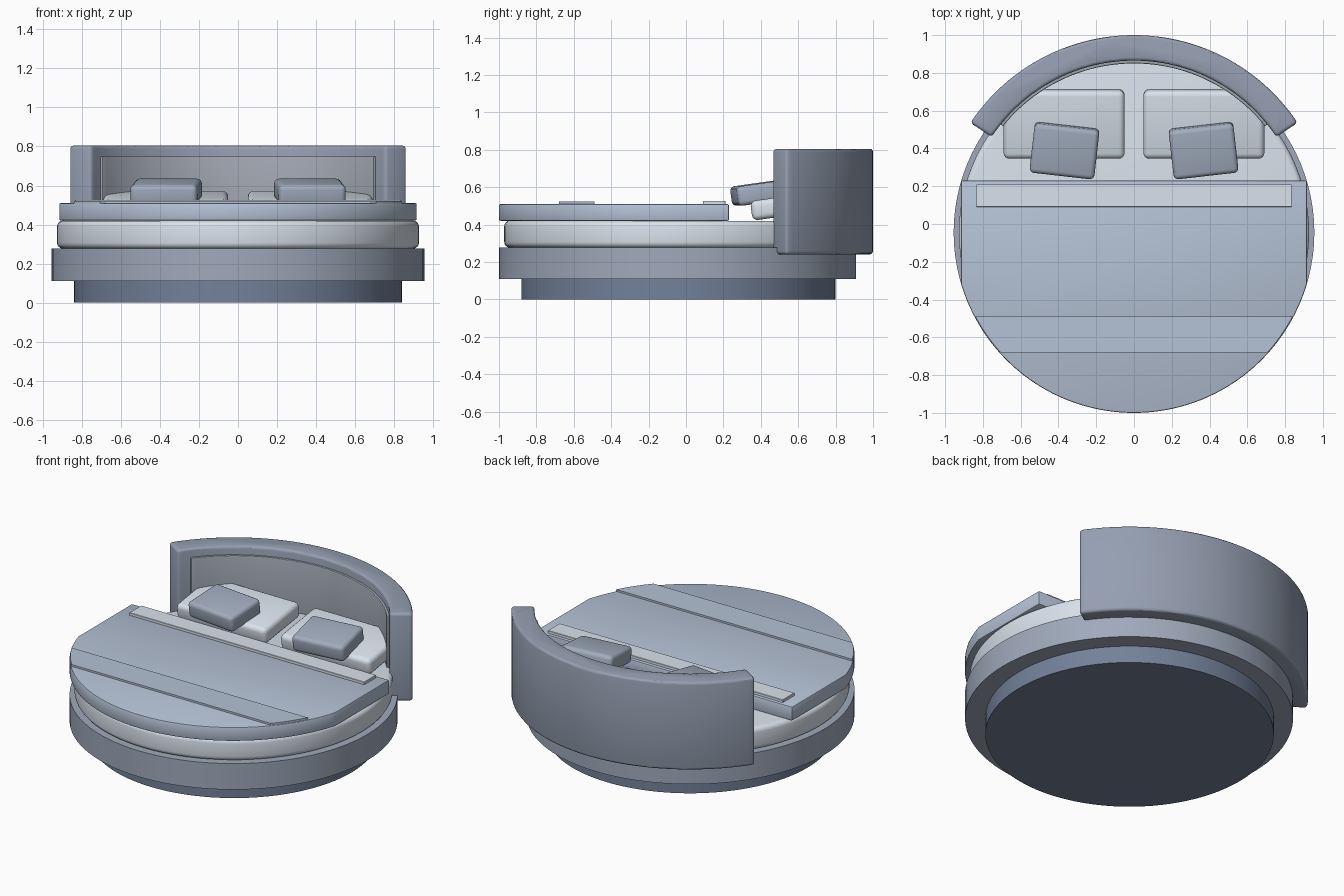
import bpy, bmesh
from math import radians, degrees, sin, cos, asin, acos
from mathutils import Matrix, Euler

if "Cube" in bpy.data.objects:
    bpy.data.objects.remove(bpy.data.objects["Cube"])

CY = -0.045  # centre of the round bed

# Cool blue-grey fabrics and painted wood
COLORS = {
    "dark_base": (0.17, 0.22, 0.32),
    "frame": (0.35, 0.40, 0.50),
    "linen": (0.70, 0.76, 0.84),
    "duvet": (0.46, 0.54, 0.67),
    "headboard": (0.30, 0.345, 0.44),
    "panel": (0.36, 0.39, 0.45),
    "cushion": (0.36, 0.42, 0.52),
}
MATS = {}
for key, rgb in COLORS.items():
    MATS[key] = bpy.data.materials.new(key)
    MATS[key].diffuse_color = (*rgb, 1)


def arc(r, a0, a1, n, cy=CY):
    """Points on an arc, angles in degrees."""
    out = []
    for i in range(n + 1):
        a = radians(a0 + (a1 - a0) * i / n)
        out.append((r * cos(a), cy + r * sin(a)))
    return out


def finish(name, mat, bm, bevel, segs):
    """Bevel the hard edges, then colour and shade smooth by angle."""
    bmesh.ops.recalc_face_normals(bm, faces=bm.faces)
    if bevel:
        hard = [e for e in bm.edges if e.calc_face_angle(0) > radians(30)]
        bmesh.ops.bevel(bm, geom=hard, offset=bevel, segments=segs,
                        profile=0.5, affect='EDGES')
    mesh = bpy.data.meshes.new(name)
    bm.to_mesh(mesh)
    bm.free()
    mesh.materials.append(MATS[mat])
    ob = bpy.data.objects.new(name, mesh)
    bpy.context.collection.objects.link(ob)
    bpy.ops.object.select_all(action='DESELECT')
    ob.select_set(True)
    bpy.context.view_layer.objects.active = ob
    bpy.ops.object.shade_smooth_by_angle(angle=radians(30))
    return ob


def prism(name, mat, outline, z0, z1, bevel=0, segs=3):
    """Extrude a flat outline from z0 up to z1."""
    bm = bmesh.new()
    face = bm.faces.new([bm.verts.new((x, y, z0)) for x, y in outline])
    new = bmesh.ops.extrude_face_region(bm, geom=[face])['geom']
    top = [v for v in new if isinstance(v, bmesh.types.BMVert)]
    bmesh.ops.translate(bm, verts=top, vec=(0, 0, z1 - z0))
    # the source face stays as the underside
    if not any(f.normal.z and all(abs(v.co.z - z0) < 1e-6 for v in f.verts) for f in bm.faces):
        bm.faces.new([v for v in bm.verts if abs(v.co.z - z0) < 1e-6])
    return finish(name, mat, bm, bevel, segs)


def disc(name, mat, r, z0, z1, bevel=0, cy=CY):
    return prism(name, mat, arc(r, 0, 360, 96, cy)[:-1], z0, z1, bevel, 4)


def pillow(name, mat, size, loc, rot, bevel):
    bm = bmesh.new()
    bmesh.ops.create_cube(bm, size=1, matrix=Matrix.Diagonal((*size, 1)))
    ob = finish(name, mat, bm, bevel, 4)
    ob.location = loc
    ob.rotation_euler = Euler([radians(a) for a in rot])


def ring_segment(name, mat, r0, r1, a0, z0, z1, bevel):
    outline = arc(r1, a0, 180 - a0, 48, -0.04) + arc(r0, 180 - a0, a0, 48, -0.04)
    prism(name, mat, outline, z0, z1, bevel)


# Round base and mattress
disc("plinth", "dark_base", 0.84, 0, 0.11, cy=-0.04)
disc("bed_frame", "frame", 0.955, 0.11, 0.277)
disc("mattress", "linen", 0.927, 0.277, 0.42, 0.03)

# Duvet: round at the foot, straight sides, straight top edge
R = 0.955
side = degrees(acos(0.915 / R))
prism("duvet", "duvet",
      arc(R, 180 + side, 360 - side, 72) + [(0.915, 0.23), (-0.915, 0.23)],
      0.42, 0.51, 0.008, 2)

# Folded sheet band and throw across the foot
prism("sheet_fold", "linen",
      [(-0.835, 0.09), (0.835, 0.09), (0.835, 0.21), (-0.835, 0.21)],
      0.505, 0.527, 0.002, 1)
a0, a1 = (degrees(asin((y - CY) / 0.95)) for y in (-0.68, -0.49))
right = arc(0.95, a0, a1, 10)
prism("throw", "duvet", right + [(-x, y) for x, y in reversed(right)], 0.505, 0.522)

# Curved headboard with its inner panel
ring_segment("headboard", "headboard", 0.905, 1.04, 33.6, 0.24, 0.805, 0.018)
ring_segment("headboard_panel", "panel", 0.89, 0.93, 38.8, 0.30, 0.75, 0.004)

# Pillows and cushions, mirrored left and right
for s, label in ((-1, "left"), (1, "right")):
    pillow("pillow_" + label, "linen", (0.64, 0.365, 0.105),
           (s * 0.37, 0.53, 0.498), (8, 0, 0), 0.03)
    pillow("cushion_" + label, "cushion", (0.345, 0.265, 0.105),
           (s * 0.368, 0.388, 0.568), (8, 0, s * 6.5), 0.025)

for m in bpy.data.materials:
    if m.users and not m.is_grease_pencil:
        m.use_nodes = True
        m.node_tree.nodes["Principled BSDF"].inputs["Base Color"].default_value = m.diffuse_color
